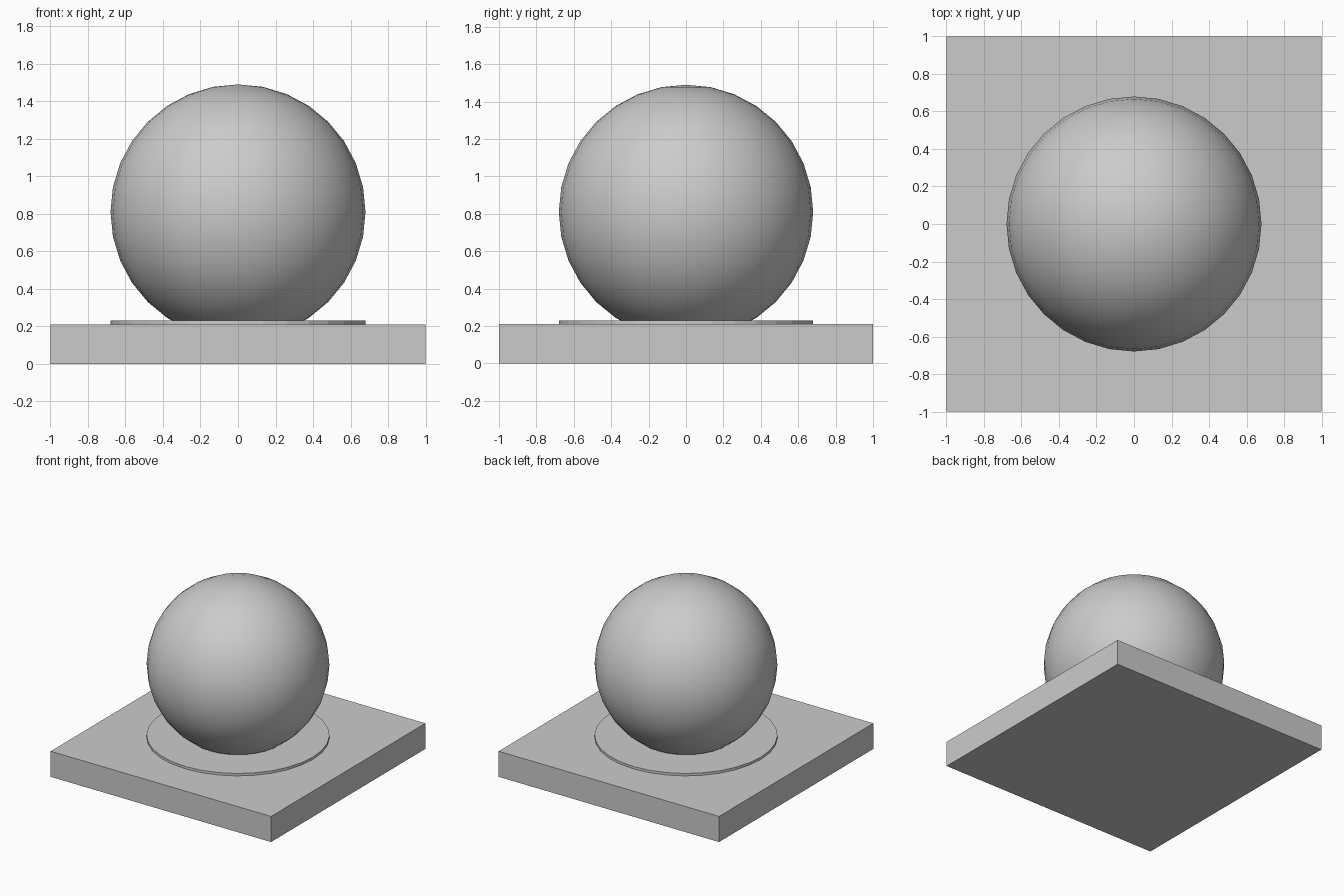
import bpy

if "Cube" in bpy.data.objects:
    bpy.data.objects.remove(bpy.data.objects["Cube"])

BASE_TOP = 0.21
RADIUS = 0.68

# Square base slab
bpy.ops.mesh.primitive_cube_add(size=1, location=(0, 0, BASE_TOP / 2))
base = bpy.context.object
base.name = "base_slab"
base.scale = (2, 2, BASE_TOP)
bpy.ops.object.transform_apply(location=False, rotation=False, scale=True)

# Thin round plate, slightly sunk into the slab
bpy.ops.mesh.primitive_cylinder_add(vertices=32, radius=RADIUS, depth=0.04,
                                    location=(0, 0, 0.21))
bpy.context.object.name = "round_plate"

# Large ball resting in the plate
bpy.ops.mesh.primitive_uv_sphere_add(segments=32, ring_count=16, radius=RADIUS,
                                     location=(0, 0, 0.81))
bpy.context.object.name = "ball"
bpy.ops.object.shade_smooth()
